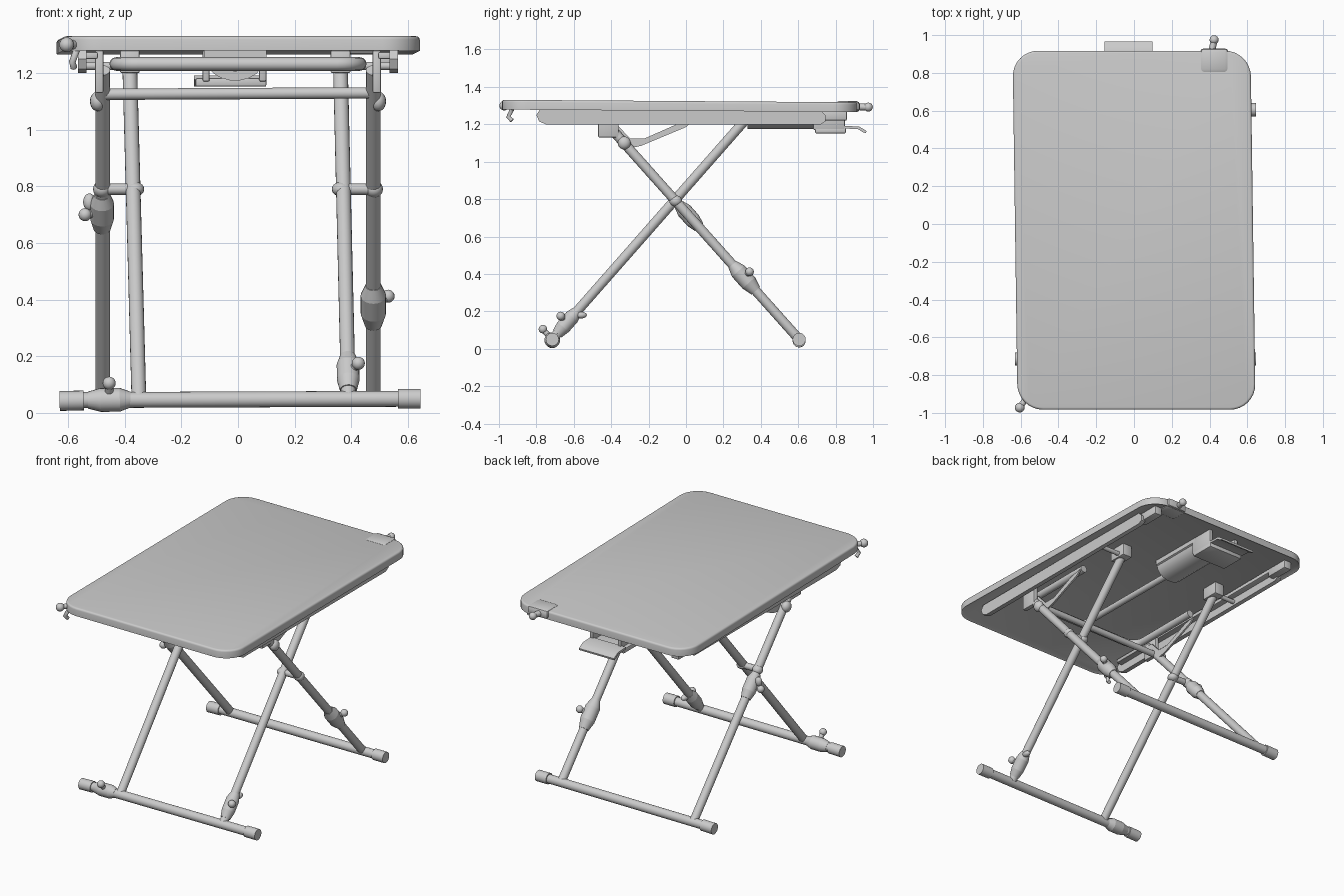
import bpy, bmesh, math
from mathutils import Vector

if "Cube" in bpy.data.objects:
    bpy.data.objects.remove(bpy.data.objects["Cube"])

grey = bpy.data.materials.new("plain grey")
grey.diffuse_color = (0.6, 0.6, 0.6, 1)
grey.use_nodes = True
grey.node_tree.nodes["Principled BSDF"].inputs["Base Color"].default_value = grey.diffuse_color


def finish(bm, name, smooth=True):
    bmesh.ops.recalc_face_normals(bm, faces=bm.faces)
    me = bpy.data.meshes.new(name)
    bm.to_mesh(me)
    bm.free()
    ob = bpy.data.objects.new(name, me)
    bpy.context.collection.objects.link(ob)
    me.materials.append(grey)
    if smooth:
        bpy.context.view_layer.objects.active = ob
        bpy.ops.object.select_all(action='DESELECT')
        ob.select_set(True)
        bpy.ops.object.shade_smooth_by_angle(angle=math.radians(35))
    return ob


def rod(name, a, b, r1, r2=None, sides=20):
    a, b = Vector(a), Vector(b)
    d = b - a
    bm = bmesh.new()
    bmesh.ops.create_cone(bm, cap_ends=True, segments=sides, radius1=r1,
                          radius2=r1 if r2 is None else r2, depth=d.length)
    m = d.to_track_quat('Z', 'Y').to_matrix().to_4x4()
    m.translation = (a + b) / 2
    bm.transform(m)
    return finish(bm, name)


def box(name, x, y, z, bevel=0.006):
    bm = bmesh.new()
    bmesh.ops.create_cube(bm, size=1)
    for v in bm.verts:
        v.co = [(lo + hi) / 2 + c * (hi - lo) for c, (lo, hi) in zip(v.co, (x, y, z))]
    bmesh.ops.bevel(bm, geom=bm.edges[:], offset=bevel, segments=2, affect='EDGES', profile=0.5)
    return finish(bm, name)


def ball(name, p, scale):
    bm = bmesh.new()
    bmesh.ops.create_uvsphere(bm, u_segments=16, v_segments=10, radius=1)
    for v in bm.verts:
        v.co = [c * s + o for c, s, o in zip(v.co, scale, p)]
    return finish(bm, name)


def prism(name, outline, axis, lo, hi):
    # extrude a closed outline along x or y
    bm = bmesh.new()
    rings = []
    for t in (lo, hi):
        rings.append([bm.verts.new((t, u, w) if axis == 'x' else (u, t, w)) for u, w in outline])
    bm.faces.new(rings[0])
    bm.faces.new(rings[1])
    n = len(outline)
    for i in range(n):
        bm.faces.new((rings[0][i], rings[0][(i + 1) % n], rings[1][(i + 1) % n], rings[1][i]))
    return finish(bm, name)


def tube(name, pts, r):
    cu = bpy.data.curves.new(name, 'CURVE')
    cu.dimensions = '3D'
    cu.bevel_depth, cu.bevel_resolution, cu.use_fill_caps = r, 4, True
    sp = cu.splines.new('POLY')
    sp.points.add(len(pts) - 1)
    for p, co in zip(sp.points, pts):
        p.co = (*co, 1)
    ob = bpy.data.objects.new(name, cu)
    bpy.context.collection.objects.link(ob)
    cu.materials.append(grey)
    return ob


# Tabletop: rounded slab, slightly skewed and tilted, with a shallow lip below
bm = bmesh.new()
ring = []
for k, (sx, sy) in enumerate(((1, 1), (-1, 1), (-1, -1), (1, -1))):
    for i in range(9):
        a = math.radians(90 * k + 90 * i / 8)
        ring.append(bm.verts.new((sx * 0.495 + 0.135 * math.cos(a),
                                  -0.033 + sy * 0.815 + 0.135 * math.sin(a), 1.272)))
base = bm.faces.new(ring)
ext = bmesh.ops.extrude_face_region(bm, geom=[base])
top = [v for v in ext['geom'] if isinstance(v, bmesh.types.BMVert)]
bmesh.ops.translate(bm, verts=top, vec=(0, 0, 0.052))
bm.normal_update()
bmesh.ops.bevel(bm, geom=[e for e in bm.edges if e.verts[0].co.z > 1.3 and e.verts[1].co.z > 1.3],
                offset=0.012, segments=3, affect='EDGES', profile=0.5)
bmesh.ops.recalc_face_normals(bm, faces=bm.faces)
under = min(bm.faces, key=lambda f: f.calc_center_median().z)
bmesh.ops.inset_individual(bm, faces=[under], thickness=0.02, depth=0)
bmesh.ops.translate(bm, verts=under.verts, vec=(0, 0, 0.01))
for v in bm.verts:
    v.co.x -= 0.014 * v.co.y
    v.co.z -= 0.007 * v.co.y
finish(bm, "tabletop")

# Crossed legs, feet and end caps
YF, YB = -0.715, 0.605
OUT_A, OUT_B = (YB, 0.05), (-0.43, 1.21)
IN_A, IN_B = (YF, 0.05), (0.31, 1.215)
rod("front_foot", (-0.62, YF, 0.045), (0.64, YF, 0.05), 0.028)
rod("back_foot", (-0.62, YB, 0.045), (0.64, YB, 0.05), 0.028)
for y, n in ((YF, "front"), (YB, "back")):
    rod(n + "_foot_cap_left", (-0.63, y, 0.042), (-0.545, y, 0.044), 0.035)
    rod(n + "_foot_cap_right", (0.565, y, 0.05), (0.645, y, 0.05), 0.035)
for s, n in ((-1, "left"), (1, "right")):
    xo = 0.478
    xb, xt = (-0.35, -0.382) if s < 0 else (0.39, 0.362)
    rod("inner_leg_" + n, (xb, *IN_A), (xt, *IN_B), 0.026)
    rod("outer_leg_" + n, (s * xo, *OUT_A), (s * xo, *OUT_B), 0.026)
    # pivot pin with collars where the legs cross
    rod("pivot_pin_" + n, (s * 0.36, -0.06, 0.79), (s * xo, -0.06, 0.79), 0.02)
    ball("pivot_collar_" + n, (s * 0.365, -0.06, 0.79), (0.034, 0.034, 0.026))
    ball("pivot_outer_collar_" + n, (s * 0.48, -0.055, 0.79), (0.032, 0.034, 0.03))
    # side rail with a lip and rounded ends
    end = [(-0.78, 1.28), (-0.8, 1.25), (-0.785, 1.215), (-0.75, 1.2)]
    rail = end + [(0.72, 1.2), (0.745, 1.215), (0.745, 1.25), (0.72, 1.275)]
    x0, x1 = sorted((s * 0.535, s * 0.565))
    prism("side_rail_" + n, rail, 'x', x0, x1)
    x0, x1 = sorted((s * 0.495, s * 0.55))
    box("rail_flange_" + n, (x0, x1), (-0.76, 0.72), (1.25, 1.275))
    box("rail_end_" + n, (x0, x1), (0.7, 0.86), (1.22, 1.275))
    # leg mounts under the top
    box("inner_leg_mount_" + n, (xt - 0.035, xt + 0.035), (0.25, 0.37), (1.2, 1.28))
    rod("inner_slider_" + n, (xt, 0.32, 1.225), (s * 0.54, 0.32, 1.225), 0.014)
    x0, x1 = sorted((s * 0.475, s * 0.505))
    box("outer_leg_mount_" + n, (x0, x1), (-0.47, -0.36), (1.13, 1.28))
    ball("outer_leg_bolt_" + n, (s * 0.495, -0.33, 1.1), (0.028, 0.035, 0.035))
    # folding stay between the outer leg and the top
    x0, x1 = sorted((s * 0.452, s * 0.464))
    prism("folding_stay_" + n, [(-0.43, 1.2), (-0.31, 1.07), (-0.24, 1.085), (0.0, 1.185), (0.03, 1.215),
                                (-0.05, 1.2), (-0.22, 1.125), (-0.3, 1.125), (-0.37, 1.2)], 'x', x0, x1)

# Crossbar and curved frame under the top
rod("upper_crossbar", (-0.47, -0.36, 1.125), (0.478, -0.36, 1.13), 0.02)
u = [(0.43, 0.03, 1.232)]
for i in range(7):
    a = math.radians(15 * i)
    u.append((0.35 + 0.08 * math.cos(a), -0.42 - 0.08 * math.sin(a), 1.232))
tube("curved_frame", u + [(-x, y, z) for x, y, z in reversed(u)], 0.024)

# Centre release rod, housing, plate and pull tab
rod("release_rod", (-0.01, -0.5, 1.232), (-0.01, 0.36, 1.225), 0.02)
arc = [(-0.01 + 0.1 * math.cos(math.radians(t)), 1.245 + 0.072 * math.sin(math.radians(t)))
       for t in range(180, 361, 20)]
prism("release_housing", [(-0.12, 1.28), (-0.12, 1.25)] + arc + [(0.1, 1.25), (0.1, 1.28)], 'y', 0.33, 0.7)
box("release_side_left", (-0.125, -0.1), (0.68, 0.85), (1.17, 1.28))
box("release_side_right", (0.075, 0.1), (0.68, 0.85), (1.17, 1.28))
box("release_plate", (-0.15, 0.1), (0.69, 0.855), (1.152, 1.182))
prism("pull_tab", [(0.84, 1.178), (0.92, 1.174), (0.945, 1.158), (0.962, 1.152), (0.965, 1.164),
                   (0.95, 1.174), (0.925, 1.188), (0.84, 1.192)], 'x', -0.155, 0.098)


# Clamps along the tubes, each with a small knob
def clamp(name, p0, p1, r, knob):
    a, b = Vector(p0), Vector(p1)
    m1, m2 = a.lerp(b, 0.3), a.lerp(b, 0.75)
    rod(name + "_lower", a, m1, 0.03, r)
    rod(name + "_body", m1, m2, r)
    rod(name + "_upper", m2, b, r, 0.028)
    mid = a.lerp(b, 0.5)
    rod(name + "_stem", mid, knob, 0.015)
    ball(name + "_knob", knob, (0.023, 0.023, 0.023))


def on(a, b, z, x):
    t = (z - a[1]) / (b[1] - a[1])
    return (x, a[0] + t * (b[0] - a[0]), z)


clamp("left_leg_clamp", on(OUT_A, OUT_B, 0.65, -0.48), on(OUT_A, OUT_B, 0.77, -0.48), 0.042, (-0.54, 0.0, 0.7))
clamp("right_leg_clamp", on(OUT_A, OUT_B, 0.31, 0.478), on(OUT_A, OUT_B, 0.45, 0.478), 0.045, (0.53, 0.34, 0.412))
clamp("inner_leg_clamp", on(IN_A, IN_B, 0.08, 0.39), on(IN_A, IN_B, 0.2, 0.388), 0.04, (0.425, -0.67, 0.175))
clamp("foot_clamp", (-0.53, YF, 0.045), (-0.38, YF, 0.047), 0.042, (-0.455, -0.765, 0.105))
ball("left_leg_clamp_wing", (-0.525, 0.0, 0.745), (0.022, 0.02, 0.03))
ball("inner_leg_clamp_wing", (0.4, -0.56, 0.18), (0.02, 0.03, 0.018))

# Corner pegs with hooks on the tabletop
rod("front_peg_stem", (-0.56, -0.91, 1.3), (-0.605, -0.97, 1.3), 0.016)
ball("front_peg_knob", (-0.605, -0.972, 1.3), (0.026, 0.026, 0.026))
tube("front_hook", [(-0.57, -0.93, 1.28), (-0.585, -0.95, 1.24), (-0.58, -0.93, 1.22)], 0.012)
rod("back_peg_stem", (0.4, 0.87, 1.295), (0.423, 0.965, 1.292), 0.018)
ball("back_peg_knob", (0.424, 0.975, 1.292), (0.024, 0.024, 0.024))
box("back_corner_pad", (0.35, 0.5), (0.8, 0.93), (1.265, 1.325), 0.02)
